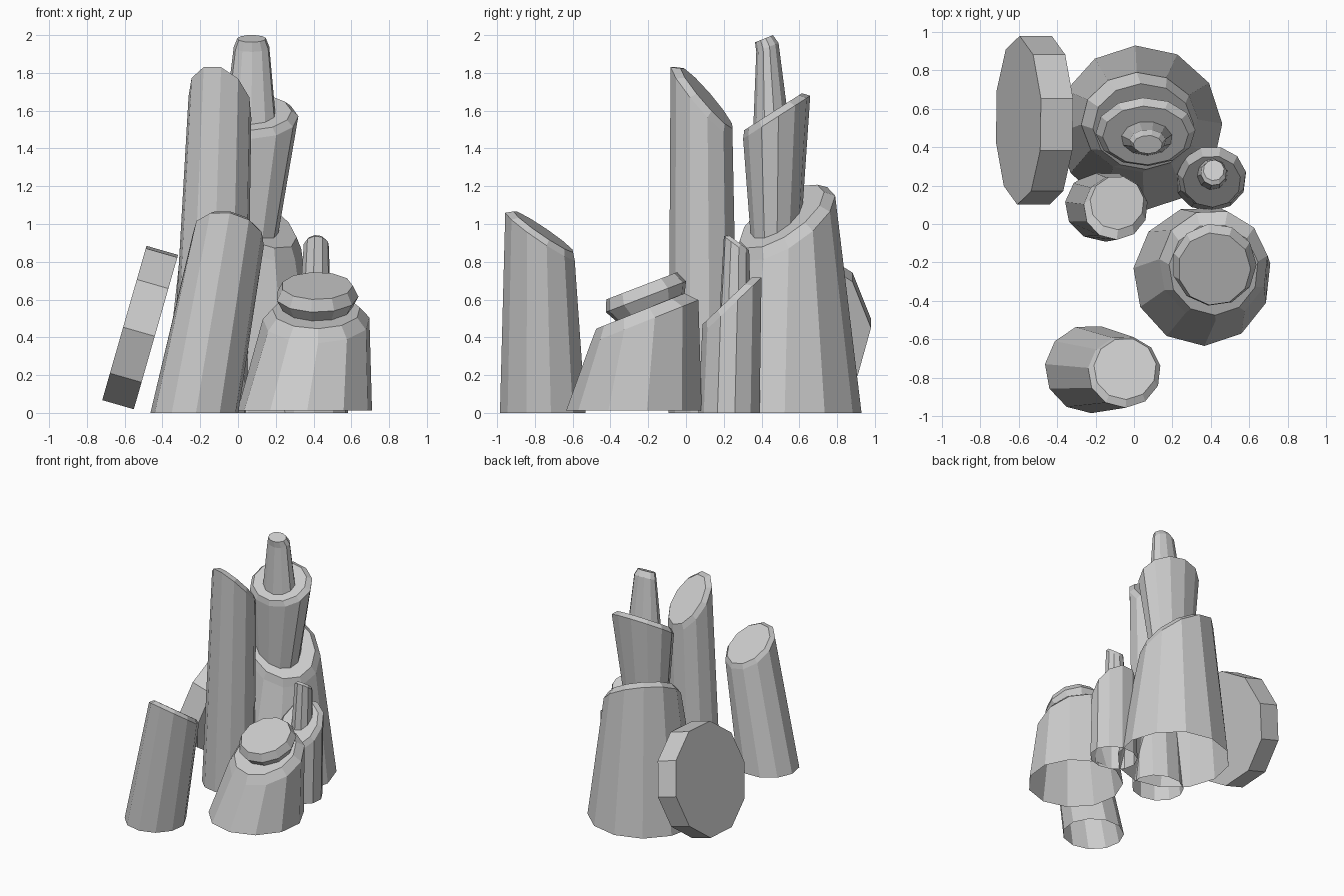
import bpy, bmesh
from math import cos, sin, pi, radians
from mathutils import Matrix, Vector

if "Cube" in bpy.data.objects:
    bpy.data.objects.remove(bpy.data.objects["Cube"])


def finish(bm, name, matrix=None):
    me = bpy.data.meshes.new(name)
    bm.to_mesh(me)
    bm.free()
    ob = bpy.data.objects.new(name, me)
    bpy.context.collection.objects.link(ob)
    if matrix:
        ob.matrix_world = matrix
    return ob


def loft(name, rings, cap_bottom=False, matrix=None):
    """Skin a list of equal-length point rings, capped at the top."""
    bm = bmesh.new()
    vs = [[bm.verts.new(p) for p in r] for r in rings]
    n = len(vs[0])
    for a, b in zip(vs, vs[1:]):
        for i in range(n):
            j = (i + 1) % n
            bm.faces.new((a[i], a[j], b[j], b[i]))
    bm.faces.new(vs[-1])
    if cap_bottom:
        bm.faces.new(vs[0][::-1])
    return finish(bm, name, matrix)


def ring(n, c, r, slope=(0, 0), phase=0):
    pts = []
    for i in range(n):
        a = radians(phase) + 2 * pi * i / n
        dx, dy = r[0] * cos(a), r[1] * sin(a)
        pts.append((c[0] + dx, c[1] + dy, c[2] + slope[0] * dx + slope[1] * dy))
    return pts


def column(name, n, base, base_r, top, top_r, slope, inset, rise, phase=10):
    """Open-based leaning shaft with a slanted, chamfered top."""
    normal = Vector((-slope[0], -slope[1], 1)).normalized()
    lip = Vector(top) + normal * rise
    lip_r = (top_r[0] * inset, top_r[1] * inset)
    loft(name, [ring(n, base, base_r, phase=phase),
                ring(n, top, top_r, slope, phase),
                ring(n, lip, lip_r, slope, phase)])


# Separate shafts
column("front_column", 11, (-0.23, -0.755, 0), (0.235, 0.23),
       (-0.05, -0.77, 0.935), (0.19, 0.187), (-0.15, -0.67), 0.86, 0.03)
column("tall_column", 11, (-0.155, 0.095, 0), (0.205, 0.187),
       (-0.095, 0.085, 1.645), (0.168, 0.167), (-0.3, -1.12), 0.84, 0.035)

# Stacked back tower
column("tower_base", 12, (0.03, 0.5, 0), (0.43, 0.43),
       (0.03, 0.53, 1.0), (0.305, 0.26), (-0.45, 0.55), 0.86, 0.05, 3)
column("tower_middle", 12, (0.03, 0.475, 0.9), (0.175, 0.13),
       (0.06, 0.48, 1.565), (0.26, 0.178), (0.0, 0.64), 0.86, 0.035, 3)
column("tower_spire", 11, (0.065, 0.455, 1.48), (0.145, 0.1),
       (0.072, 0.432, 1.935), (0.095, 0.06), (0.0, 0.4), 0.8, 0.05)

# Wide stump with a chamfered disc lying on it
column("stump", 11, (0.355, -0.27, 0.012), (0.36, 0.365),
       (0.415, -0.215, 0.485), (0.285, 0.29), (0.0, 0.4), 0.82, 0.06)
loft("stump_disc", [ring(11, (0, 0, -0.075), (0.18, 0.19)),
                    ring(11, (0, 0, 0), (0.22, 0.23)),
                    ring(11, (0, 0, 0.062), (0.19, 0.203))], True,
     Matrix.Translation((0.418, -0.212, 0.615)) @ Matrix.Rotation(radians(21), 4, 'X'))

# Small column and its spike
column("small_column", 11, (0.395, 0.23, 0), (0.19, 0.165),
       (0.405, 0.245, 0.57), (0.18, 0.16), (0.0, 0.95), 0.84, 0.035)
column("small_spike", 10, (0.405, 0.26, 0.5), (0.085, 0.085),
       (0.415, 0.268, 0.885), (0.068, 0.068), (0.0, -0.75), 0.8, 0.02)

# Disc leaning on the left side
loft("leaning_disc", [ring(10, (0, 0, -0.087), (0.44, 0.44), phase=-15),
                      ring(10, (0, 0, 0.087), (0.44, 0.44), phase=-15)], True,
     Matrix.Translation((-0.518, 0.54, 0.452)) @ Matrix.Rotation(radians(106), 4, 'Y'))
